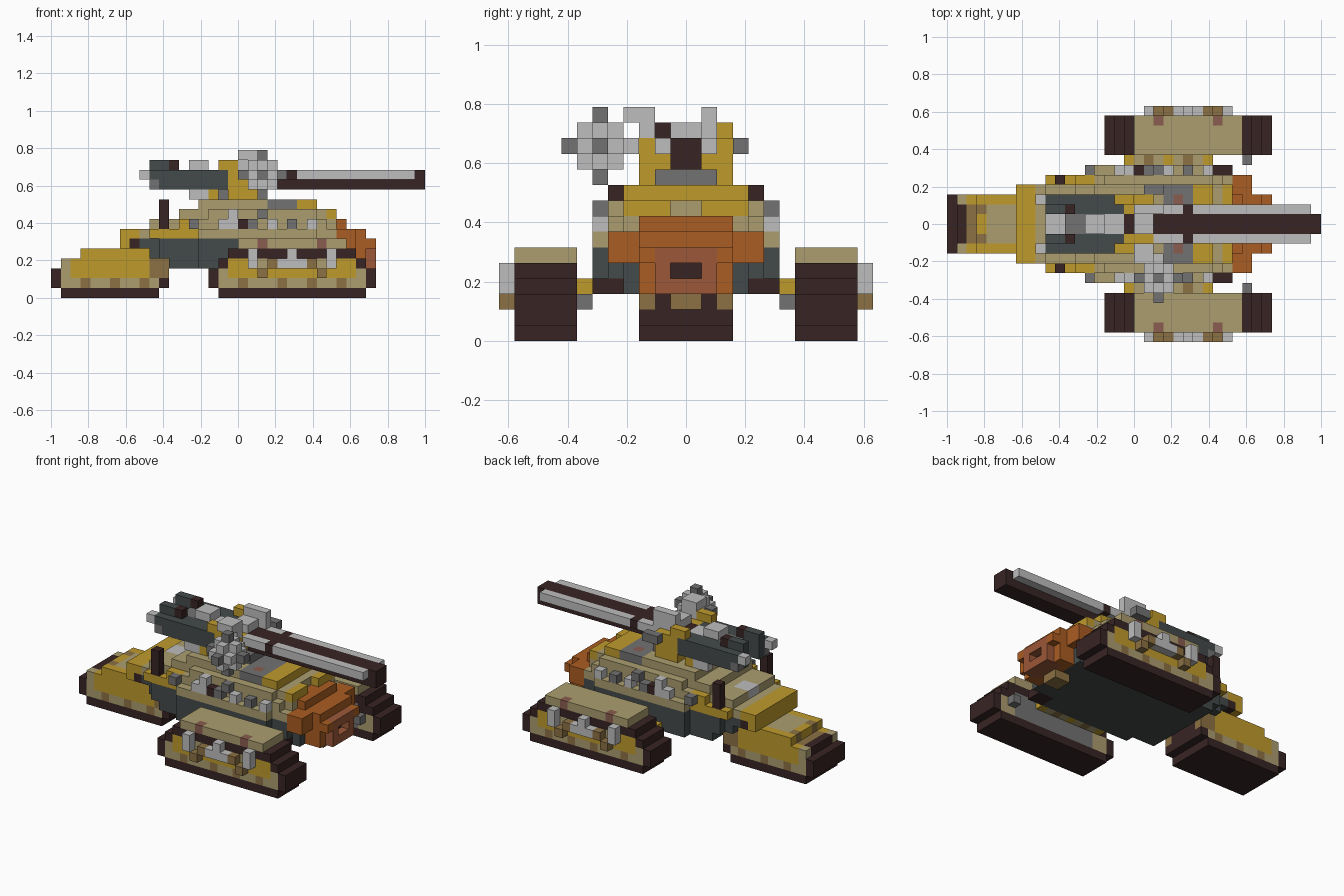
import bpy, bmesh

cube = bpy.data.objects.get("Cube")
if cube:
    bpy.data.objects.remove(cube, do_unlink=True)

UNIT = 2 / 38          # edge of one building block
PALETTE = {            # display colours, turned linear below
    "tan": "AC9E70", "gold": "BF9A2C", "slate": "444A4A", "dark": "382424",
    "light_grey": "BEBEBE", "grey": "727272", "orange": "AA5D22",
    "brick": "9C5838", "brown": "8C7144", "rose": "8A5C50",
}


def linear(code):
    parts = [int(code[i:i + 2], 16) / 255 for i in range(0, len(code), 2)]
    return [((p + 0.055) / 1.055) ** 2.4 for p in parts] + [1.0]


names = list(PALETTE)
materials = []
for name in names:
    mat = bpy.data.materials.new(name)
    mat.use_nodes = True
    mat.diffuse_color = linear(PALETTE[name])
    mat.node_tree.nodes["Principled BSDF"].inputs["Base Color"].default_value = mat.diffuse_color
    materials.append(mat)

cells = {}             # block position -> (part, colour)


def fill(part, colour, x, y, z, mirror=False):
    """Fill a block range; single numbers mean one block."""
    x, y, z = [r if isinstance(r, tuple) else (r, r + 1) for r in (x, y, z)]
    for i in range(*x):
        for j in range(*y):
            for k in range(*z):
                cells[i, j, k] = (part, colour)
                if mirror:
                    cells[i, -1 - j, k] = (part, colour)


def both(part, colour, x, y, z):
    fill(part, colour, x, y, z, mirror=True)


# Hull: slate lower body, stepped outward in the middle
for x, w in (((-10, 11), 4), ((-8, 10), 5), ((-4, 8), 6)):
    fill("hull", "slate", (max(x[0], -7), x[1]), (-w, w), 3)
    fill("hull", "slate", (max(x[0], -9), x[1]), (-w, w), 4)
    fill("hull", "slate", x, (-w, w), 5)
both("hull", "dark", (8, 10), (4, 6), 3)
fill("hull", "gold", (-12, -10), (-4, 4), 5)
fill("hull", "dark", -11, (-4, 4), 5)

# Hull: tan decks stacked upward
for x, w in (((-12, 11), 4), ((-8, 10), 5), ((-4, 8), 6)):
    fill("deck", "tan", x, (-w, w), 6)
fill("deck", "gold", (-12, -10), (-4, 4), 6)
both("deck", "gold", (-9, -4), (3, 5), 6)
fill("deck", "tan", (-9, 10), (-4, 4), 7)
fill("deck", "tan", (-6, 9), (-5, 5), 7)
both("deck", "gold", (-6, -4), (3, 5), 7)
fill("deck", "tan", (-6, 9), (-4, 4), 8)
fill("deck", "tan", (-3, 8), (-5, 5), 8)
fill("deck", "tan", (-4, 8), (-4, 4), 9)
fill("deck", "gold", (6, 8), (-4, 4), 9)
both("deck", "grey", (3, 6), (0, 4), 9)
both("deck", "rose", 4, 2, 9)
both("deck", "gold", 9, (1, 4), 8)
fill("deck", "light_grey", (-9, -7), (-1, 1), 7)

# Side studs and rear posts
for x, colour in ((-5, "grey"), (-2, "light_grey"), (-1, "light_grey"), (0, "dark"),
                  (1, "grey"), (3, "light_grey"), (5, "grey"), (7, "light_grey")):
    both("side_studs", colour, x, 5, 7)
both("side_studs", "light_grey", -1, 5, 8)
both("side_studs", "grey", 2, 5, 8)
both("rear_posts", "dark", -8, 4, (7, 10))

# Orange nose with a dark port
fill("nose", "orange", (9, 11), (-3, 3), 7)
fill("nose", "orange", (10, 12), (-5, 5), (5, 7))
fill("nose", "orange", (11, 13), (-3, 3), (3, 7))
fill("nose", "orange", (12, 14), (-3, 3), 5)
fill("nose", "brick", (12, 14), (-2, 2), 5)
fill("nose", "brick", (12, 14), (-2, 2), (3, 5))
fill("nose", "dark", (12, 13), (-1, 1), 4)
for k in range(-1, 1):
    cells.pop((13, k, 4))
fill("nose", "brown", (10, 12), (-1, 1), 2)

# Front tracks: tread profile, tan cap and side panels
for z, x in enumerate(((-2, 13), (-3, 14), (-3, 14), (-2, 13), (-1, 12))):
    both("front_tracks", "dark", x, (7, 11), z)
both("front_tracks", "tan", (0, 11), (7, 11), 5)
for x in (2, 8):
    both("front_tracks", "rose", x, 10, 5)
both("front_tracks", "tan", (-2, 13), 10, (1, 3))
both("front_tracks", "tan", (-1, 12), 10, 3)
both("front_tracks", "gold", (-1, 12), 10, 2)
for x in (-1, 0, 10, 11):
    both("front_tracks", "gold", x, 10, 3)
for x in (0, 4, 7, 10):
    both("front_tracks", "brown", x, 10, 1)
both("front_tracks", "tan", (-2, 13), 7, (1, 3))
both("front_tracks", "grey", (0, 11), 7, (1, 4))

# Track bolts outside, struts inside
for x in (1, 5, 9):
    both("track_bolts", "light_grey", x, 11, (3, 5))
for x in (4, 6):
    both("track_bolts", "light_grey", x, 11, 3)
for x in (2, 3, 7, 8):
    both("track_bolts", "brown", x, 11, 2 + x % 2)
for x in range(-1, 8):
    both("track_struts", ("tan", "brown", "tan", "gold")[x % 4], x, 6, 3)
both("track_struts", "grey", 11, 6, 2)

# Rear track with gold fairing
for z, x in enumerate(((-18, -8), (-19, -7), (-19, -7), (-18, -8))):
    fill("rear_track", "dark", x, (-3, 3), z)
both("rear_track", "tan", (-18, -8), 2, (1, 3))
both("rear_track", "tan", -18, 2, 3)
both("rear_track", "gold", (-17, -9), 2, (2, 4))
both("rear_track", "brown", (-9, -7), 2, (2, 4))
for x in (-16, -13, -10):
    both("rear_track", "brown", x, 2, 1)
fill("rear_track", "gold", (-17, -9), (-3, 3), 3)
fill("rear_track", "tan", (-16, -9), (-3, 3), 4)
both("rear_track", "gold", (-16, -9), 2, 4)
fill("rear_track", "brown", (-17, -15), (-2, 2), 3)
fill("rear_track", "brown", (-16, -15), (-2, 2), 4)
fill("rear_track", "gold", -16, (-1, 1), 4)

# Turret: slate breeches, grey middle, gold cradle
both("turret", "slate", (-9, 0), (1, 3), (11, 13))
both("turret", "slate", (-9, -7), 1, 13)
both("turret", "dark", -7, 1, 13)
both("turret", "grey", -9, 2, 11)
both("turret", "light_grey", -10, 2, 12)
fill("turret", "light_grey", (-7, -1), (-1, 1), (11, 13))
fill("turret", "grey", (-7, -5), (-1, 1), 12)
fill("turret", "light_grey", (-5, -3), (-1, 1), 13)
fill("turret", "grey", (-5, 3), (-1, 1), 10)
both("turret", "light_grey", (-5, -3), 2, 10)
both("turret", "gold", -3, (1, 3), 10)
both("cradle", "gold", (-1, 2), (1, 3), (10, 13))
both("cradle", "gold", (-2, 0), 2, 13)
fill("cradle", "light_grey", (0, 3), 1, (13, 15))
fill("cradle", "light_grey", (0, 2), (-4, -2), 14)
fill("cradle", "light_grey", (0, 2), -3, 13)
fill("cradle", "light_grey", (0, 2), (-1, 1), 13)
both("cradle", "grey", 2, 1, 10)
fill("cradle", "grey", (1, 3), 3, 12)

# Long gun with pale side rails
fill("gun", "dark", (-1, 19), (-1, 1), (11, 13))
both("gun", "light_grey", (2, 18), 1, 12)
both("gun", "dark", 5, 1, 12)

# Cluster of grey blocks beside the gun
fill("side_pod", "light_grey", (1, 4), (-6, -5), (11, 14))
fill("side_pod", "light_grey", (2, 3), (-7, -4), (11, 14))
fill("side_pod", "light_grey", (1, 4), (-7, -4), 12)
fill("side_pod", "light_grey", (1, 3), (-4, -3), 12)
for x, y, z in ((2, -8, 12), (2, -6, 14), (2, -6, 10), (4, -6, 12), (0, -6, 12)):
    fill("side_pod", "grey", x, y, z)

# Turn the outer faces of the blocks into one mesh per part
for part in sorted({p for p, _ in cells.values()}):
    bm = bmesh.new()
    verts = {}
    for cell, (owner, colour) in cells.items():
        if owner != part:
            continue
        for axis in range(3):
            u, v = (axis + 1) % 3, (axis + 2) % 3
            for side in (0, 1):
                near = list(cell)
                near[axis] += 2 * side - 1
                if tuple(near) in cells:
                    continue
                ring = []
                for a, b in ((0, 0), (1, 0), (1, 1), (0, 1)):
                    p = list(cell)
                    p[axis] += side
                    p[u] += a
                    p[v] += b
                    key = tuple(p)
                    if key not in verts:
                        verts[key] = bm.verts.new([c * UNIT for c in key])
                    ring.append(verts[key])
                face = bm.faces.new(ring if side else ring[::-1])
                face.material_index = names.index(colour)
    mesh = bpy.data.meshes.new(part)
    bm.to_mesh(mesh)
    bm.free()
    for mat in materials:
        mesh.materials.append(mat)
    bpy.context.collection.objects.link(bpy.data.objects.new(part, mesh))
